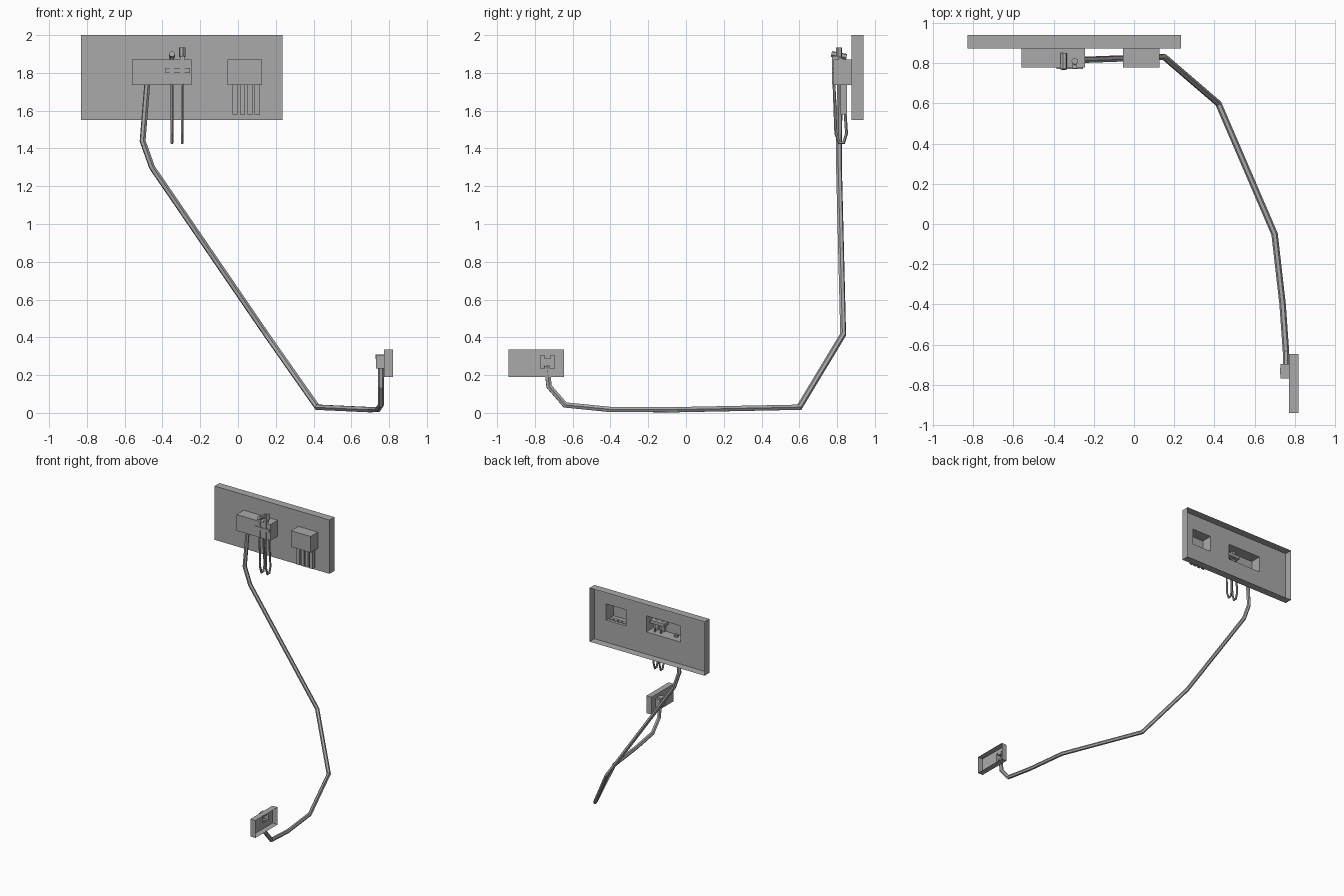
import bpy, bmesh
from mathutils import Vector

cube = bpy.data.objects.get("Cube")
if cube:
    bpy.data.objects.remove(cube)

grey = bpy.data.materials.new("plain grey")
grey.use_nodes = True
colour = (0.40, 0.40, 0.40, 1)
grey.diffuse_color = colour
grey.node_tree.nodes["Principled BSDF"].inputs["Base Color"].default_value = colour


def finish(name, bm):
    mesh = bpy.data.meshes.new(name)
    bm.to_mesh(mesh)
    bm.free()
    mesh.materials.append(grey)
    obj = bpy.data.objects.new(name, mesh)
    bpy.context.collection.objects.link(obj)
    return obj


def box(name, low, high, open_side=None):
    """Box between two corners; open_side drops the face on that side."""
    low, high = Vector(low), Vector(high)
    bm = bmesh.new()
    bmesh.ops.create_cube(bm, size=1)
    for v in bm.verts:
        v.co = (low + high) / 2 + v.co * (high - low)
    bm.normal_update()
    if open_side:
        side = Vector(open_side)
        gone = [f for f in bm.faces if f.normal.dot(side) > 0.9]
        bmesh.ops.delete(bm, geom=gone, context='FACES_ONLY')
    return finish(name, bm)


def tube(name, points, radius, sides=6):
    """Straight-segment tube with mitred joints."""
    pts = [Vector(p) for p in points]
    dirs = [(b - a).normalized() for a, b in zip(pts, pts[1:])]
    bm = bmesh.new()
    rings = []
    normal = dirs[0].orthogonal().normalized()
    ring = []
    from math import cos, sin, tau
    for i in range(sides):
        a = tau * i / sides
        ring.append(pts[0] + radius * (normal * cos(a) + dirs[0].cross(normal) * sin(a)))
    rings.append([bm.verts.new(p) for p in ring])
    for i, d in enumerate(dirs):
        plane = (d + dirs[i + 1]).normalized() if i + 1 < len(dirs) else d
        # slide the ring along the segment onto the joint plane
        ring = [p + d * ((pts[i + 1] - p).dot(plane) / d.dot(plane)) for p in ring]
        rings.append([bm.verts.new(p) for p in ring])
    for a, b in zip(rings, rings[1:]):
        for i in range(sides):
            j = (i + 1) % sides
            bm.faces.new((a[i], a[j], b[j], b[i]))
    bm.faces.new(rings[0])
    bm.faces.new(rings[-1])
    bmesh.ops.recalc_face_normals(bm, faces=bm.faces)
    return finish(name, bm)


def plate_with_hole(name, corners, holes, place):
    """Flat sheet divided on a grid, with rectangular openings left out."""
    us = sorted({c for r in [corners] + holes for c in (r[0], r[2])})
    vs = sorted({c for r in [corners] + holes for c in (r[1], r[3])})
    bm = bmesh.new()
    for u0, u1 in zip(us, us[1:]):
        for v0, v1 in zip(vs, vs[1:]):
            u, v = (u0 + u1) / 2, (v0 + v1) / 2
            if any(h[0] < u < h[2] and h[1] < v < h[3] for h in holes):
                continue
            bm.faces.new([bm.verts.new(place(*c)) for c in
                          ((u0, v0), (u1, v0), (u1, v1), (u0, v1))])
    bmesh.ops.remove_doubles(bm, verts=bm.verts, dist=1e-5)
    bmesh.ops.dissolve_limit(bm, angle_limit=0.01, verts=bm.verts, edges=bm.edges)
    return finish(name, bm)


def rim(name, low, high, axis):
    """Four walls around an axis."""
    obj = box(name, low, high, axis)
    bm = bmesh.new()
    bm.from_mesh(obj.data)
    bm.normal_update()
    gone = [f for f in bm.faces if f.normal.dot(Vector(axis)) < -0.9]
    bmesh.ops.delete(bm, geom=gone, context='FACES')
    bm.to_mesh(obj.data)
    bm.free()


# Large wall panel, open behind, with two hollow sockets pushed forward
BACK, LEFT = (0, 1, 0), (1, 0, 0)
panel = (-0.83, 1.55, 0.235, 2.0)
sockets = [(-0.56, 1.735, -0.245, 1.87), (-0.055, 1.735, 0.127, 1.87)]
plate_with_hole("panel_face", panel, sockets, lambda u, v: (u, 0.875, v))
rim("panel_rim", (panel[0], 0.875, panel[1]), (panel[2], 0.94, panel[3]), BACK)
for name, s in zip(("wide_socket", "narrow_socket"), sockets):
    box(name, (s[0], 0.78, s[1]), (s[2], 0.875, s[3]), BACK)

# Prongs under the narrow socket
for i in range(4):
    x = -0.03 + 0.0395 * i
    box(f"prong_{i + 1}", (x, 0.818, 1.58), (x + 0.027, 0.853, 1.74))

# Looped wires with heads and the clip that holds them
for i, (x, top) in enumerate(((-0.35, 1.87), (-0.295, 1.89))):
    tube(f"wire_loop_{i + 1}",
         [(x, 0.803, top + 0.01), (x, 0.785, 1.84), (x, 0.783, 1.76), (x, 0.793, 1.48),
          (x, 0.81, 1.43), (x, 0.835, 1.43), (x, 0.85, 1.48), (x, 0.83, 1.76)], 0.008)
    box(f"wire_sleeve_{i + 1}", (x - 0.012, 0.774, 1.74), (x + 0.012, 0.81, top))
box("wire_clip", (-0.385, 0.772, 1.80), (-0.255, 0.84, 1.825))
tube("wire_head_1", [(-0.35, 0.77, 1.90), (-0.35, 0.85, 1.885)], 0.016)
tube("wire_head_2", [(-0.295, 0.81, 1.885), (-0.295, 0.81, 1.935)], 0.017)

# Long hanging cable
tube("cable", [(-0.48, 0.815, 1.75), (-0.505, 0.81, 1.44), (-0.455, 0.81, 1.30),
               (0.15, 0.832, 0.415), (0.42, 0.60, 0.03), (0.70, -0.05, 0.017),
               (0.74, -0.40, 0.018), (0.757, -0.64, 0.042), (0.757, -0.725, 0.14),
               (0.757, -0.737, 0.25)], 0.016)

# Small wall plate, open behind, with a hollow plug housing
plate = (-0.94, 0.19, -0.647, 0.335)
plug = (-0.77, 0.235, -0.697, 0.305)
plate_with_hole("small_plate_face", plate, [plug], lambda u, v: (0.772, u, v))
rim("small_plate_rim", (0.772, plate[0], plate[1]), (0.82, plate[2], plate[3]), LEFT)
box("plug_housing", (0.73, plug[0], plug[1]), (0.772, plug[2], plug[3]), LEFT)
box("plug_latch", (0.728, -0.75, 0.285), (0.772, -0.717, 0.309))
